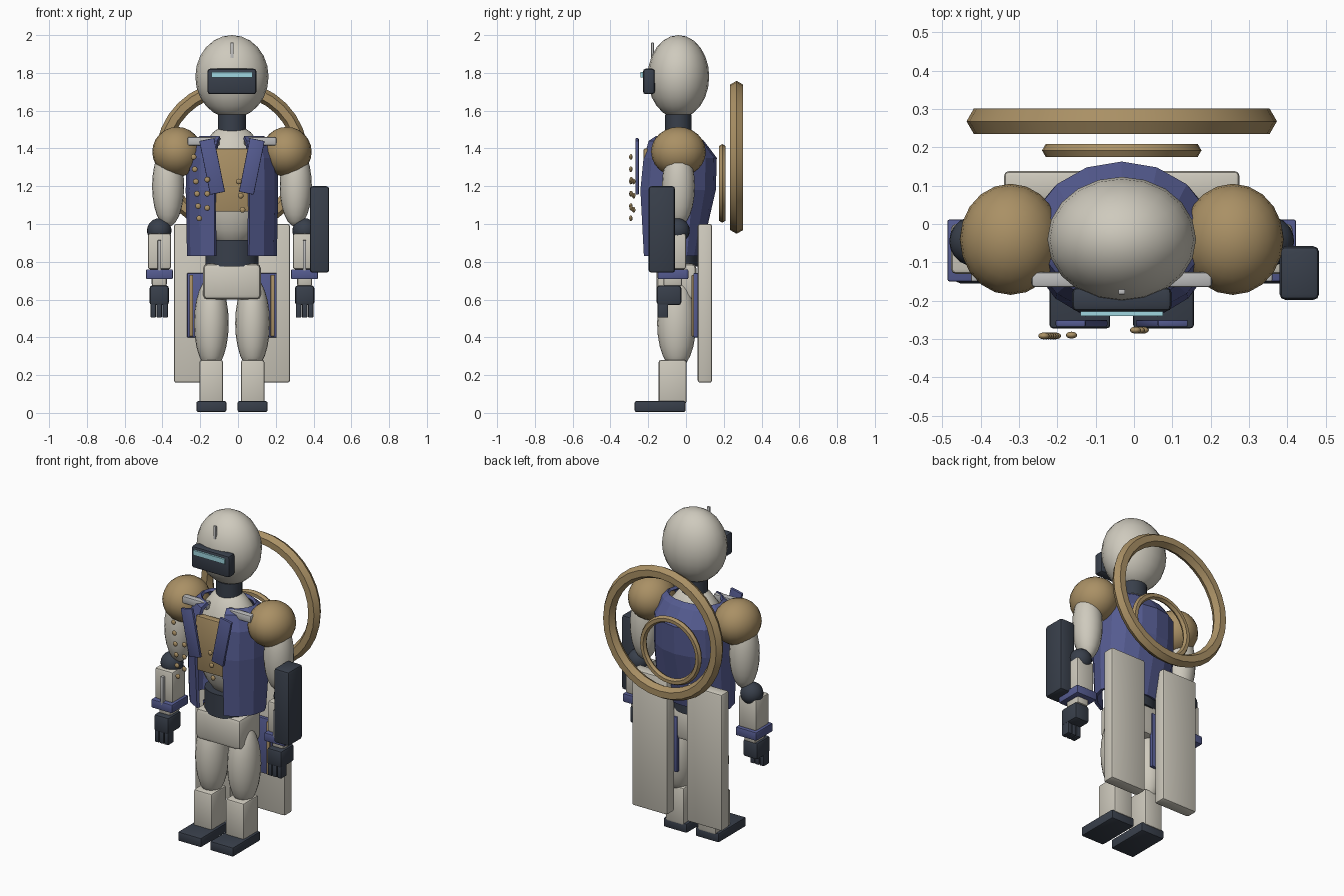
import bpy, bmesh, math
from mathutils import Matrix, Vector

if "Cube" in bpy.data.objects:
    bpy.data.objects.remove(bpy.data.objects["Cube"])

CX = -0.032  # body centre line


def mat(name, rgb):
    m = bpy.data.materials.new(name)
    m.diffuse_color = (*rgb, 1)
    m.use_nodes = True
    m.node_tree.nodes["Principled BSDF"].inputs["Base Color"].default_value = m.diffuse_color
    return m


CREAM = mat("cream", (0.62, 0.59, 0.51))
DARK = mat("dark", (0.04, 0.05, 0.07))
BLUE = mat("blue", (0.09, 0.105, 0.28))
GOLD = mat("gold", (0.40, 0.28, 0.13))
CYAN = mat("cyan", (0.35, 0.68, 0.75))
GREY = mat("grey", (0.5, 0.5, 0.5))


def add(name, bm, m, smooth=True):
    bmesh.ops.recalc_face_normals(bm, faces=bm.faces)
    me = bpy.data.meshes.new(name)
    bm.to_mesh(me)
    bm.free()
    me.materials.append(m)
    o = bpy.data.objects.new(name, me)
    bpy.context.collection.objects.link(o)
    if smooth:
        bpy.ops.object.select_all(action='DESELECT')
        o.select_set(True)
        bpy.context.view_layer.objects.active = o
        bpy.ops.object.shade_smooth_by_angle(angle=math.radians(35))
    return o


def box(name, x, y, z, m, bevel=0.012, tilt=0):
    # x, y, z are (min, max) ranges; tilt turns about y
    bm = bmesh.new()
    c = Vector([sum(r) / 2 for r in (x, y, z)])
    s = [r[1] - r[0] for r in (x, y, z)]
    bmesh.ops.create_cube(bm, size=1, matrix=Matrix.Diagonal((*s, 1)))
    if bevel:
        bmesh.ops.bevel(bm, geom=bm.edges[:], offset=bevel, segments=2, profile=0.5, affect='EDGES')
    bm.transform(Matrix.Translation(c) @ Matrix.Rotation(tilt, 4, 'Y'))
    return add(name, bm, m)


def ball(name, c, r, m, seg=20, rings=12):
    bm = bmesh.new()
    bmesh.ops.create_uvsphere(bm, u_segments=seg, v_segments=rings, radius=1)
    bm.transform(Matrix.Translation(c) @ Matrix.Diagonal((*r, 1)))
    return add(name, bm, m)


def drum(name, c, rx, ry, h, m):
    bm = bmesh.new()
    bmesh.ops.create_cone(bm, cap_ends=True, segments=20, radius1=1, radius2=1, depth=1)
    bm.transform(Matrix.Translation(c) @ Matrix.Diagonal((rx, ry, h, 1)))
    return add(name, bm, m)


def ring(name, c, major, minor, m, n=32, k=6):
    bm = bmesh.new()
    vs = []
    for i in range(n):
        a = 2 * math.pi * i / n
        for j in range(k):
            b = 2 * math.pi * j / k
            r = major + minor * math.cos(b)
            vs.append(bm.verts.new((c[0] + r * math.cos(a), c[1] + minor * math.sin(b), c[2] + r * math.sin(a))))
    for i in range(n):
        for j in range(k):
            i2, j2 = (i + 1) % n, (j + 1) % k
            bm.faces.new([vs[i * k + j], vs[i2 * k + j], vs[i2 * k + j2], vs[i * k + j2]])
    return add(name, bm, m)


# head, visor, antenna, neck
ball("head", (CX, -0.04, 1.78), (0.194, 0.163, 0.22), CREAM)
box("visor", (CX - 0.13, CX + 0.13), (-0.228, -0.165), (1.687, 1.822), DARK, 0.015)
box("visor_light", (CX - 0.108, CX + 0.108), (-0.24, -0.222), (1.775, 1.805), CYAN, 0)
box("antenna", (CX - 0.009, CX + 0.009), (-0.184, -0.17), (1.79, 1.96), GREY, 0.003)
drum("neck", (CX, -0.04, 1.535), 0.075, 0.07, 0.09, DARK)

# torso, waist, pelvis
ball("torso", (CX, -0.04, 1.2), (0.2, 0.155, 0.33), CREAM)
drum("waist", (CX, -0.05, 0.845), 0.14, 0.115, 0.14, DARK)
box("pelvis", (CX - 0.153, CX + 0.153), (-0.155, 0.055), (0.60, 0.79), CREAM, 0.025)
box("chest_panel", (CX - 0.1, CX + 0.1), (-0.225, -0.18), (1.065, 1.4), GOLD, 0.008)

# open-fronted vest: (z, half width, front depth, back depth)
levels = [(0.83, 0.238, 0.198, 0.117), (1.18, 0.245, 0.218, 0.198),
          (1.35, 0.24, 0.2, 0.203), (1.44, 0.205, 0.17, 0.135), (1.465, 0.17, 0.13, 0.105)]
bm = bmesh.new()
rows = []
for z, rx, rf, rb in levels:
    row = []
    for i in range(1, 16):
        a = math.tau * i / 16
        ca = math.cos(a)
        row.append(bm.verts.new((CX + rx * math.sin(a), -0.04 - (rf if ca > 0 else rb) * ca, z)))
    rows.append(row)
for r0, r1 in zip(rows, rows[1:]):
    for i in range(14):
        bm.faces.new((r0[i], r0[i + 1], r1[i + 1], r1[i]))
vest = add("vest", bm, BLUE, smooth=False)
sol = vest.modifiers.new("thickness", 'SOLIDIFY')
sol.thickness = 0.018
sol.offset = -1

# paired parts, s = -1 left of picture, +1 right
for s, side in ((-1, "left"), (1, "right")):
    def span(a, b):
        return tuple(sorted((CX + s * a, CX + s * b)))

    box(side + "_lapel", span(0.065, 0.145), (-0.268, -0.25), (1.16, 1.45), BLUE, 0.004, s * 0.2)
    box(side + "_collar_bar", span(0.065, 0.235), (-0.165, -0.125), (1.415, 1.46), GREY, 0.008)
    ball(side + "_shoulder", (CX + s * 0.29, -0.04, 1.382), (0.132, 0.145, 0.132), GOLD)
    ball(side + "_upper_arm", (CX + s * 0.338, -0.04, 1.2), (0.085, 0.087, 0.215), CREAM)
    ball(side + "_elbow", (CX + s * 0.385, -0.045, 0.965), (0.065, 0.065, 0.065), DARK)
    box(side + "_forearm", span(0.323, 0.445), (-0.13, 0.0), (0.76, 0.95), CREAM)
    box(side + "_wrist", span(0.345, 0.425), (-0.12, -0.02), (0.67, 0.77), CREAM)
    box(side + "_cuff", span(0.313, 0.455), (-0.15, 0.012), (0.708, 0.76), BLUE, 0.006)
    box(side + "_forearm_rod", span(0.375, 0.393), (-0.15, -0.12), (0.74, 0.915), GREY, 0.004)
    box(side + "_hand", span(0.334, 0.436), (-0.155, -0.025), (0.57, 0.675), DARK, 0.015)
    for k in (-1, 0, 1):
        f = 0.385 + k * 0.032
        box(side + "_finger", span(f - 0.014, f + 0.014), (-0.15, -0.095), (0.505, 0.59), DARK, 0.004)

    ball(side + "_thigh", (CX + s * 0.109, -0.05, 0.475), (0.092, 0.103, 0.245), CREAM)
    box(side + "_shin", span(0.047, 0.172), (-0.145, 0.003), (0.05, 0.28), CREAM)
    box(side + "_foot", span(0.03, 0.188), (-0.272, -0.003), (0.005, 0.062), DARK, 0.008)

    box(side + "_back_plate", span(0.065, 0.307), (0.062, 0.138), (0.16, 1.0), CREAM, 0.012)
    box(side + "_coat_tail", span(0.05, 0.237), (0.04, 0.062), (0.40, 0.74), BLUE, 0.003)
    box(side + "_tail_trim", span(0.205, 0.225), (0.03, 0.045), (0.405, 0.73), GOLD, 0.003)

# arm shield on one side only
box("arm_shield", (0.38, 0.483), (-0.198, -0.058), (0.742, 1.2), DARK, 0.015)

# rings behind the back
ring("large_back_ring", (CX, 0.268, 1.353), 0.366, 0.039, GOLD)
ring("small_back_ring", (CX, 0.192, 1.215), 0.188, 0.02, GOLD)

# buttons down the front
buttons = [(-0.235 + 0.006 * i, -0.292, 1.355 - 0.065 * i) for i in range(6)]
buttons += [(-0.163, -0.29, 1.235 - 0.075 * i) for i in range(3)]
buttons += [(0.004 + 0.01 * i, -0.277, 1.225 - 0.075 * i) for i in range(3)]
for b in buttons:
    ball("button", b, (0.015, 0.009, 0.015), GOLD, 12, 8)
